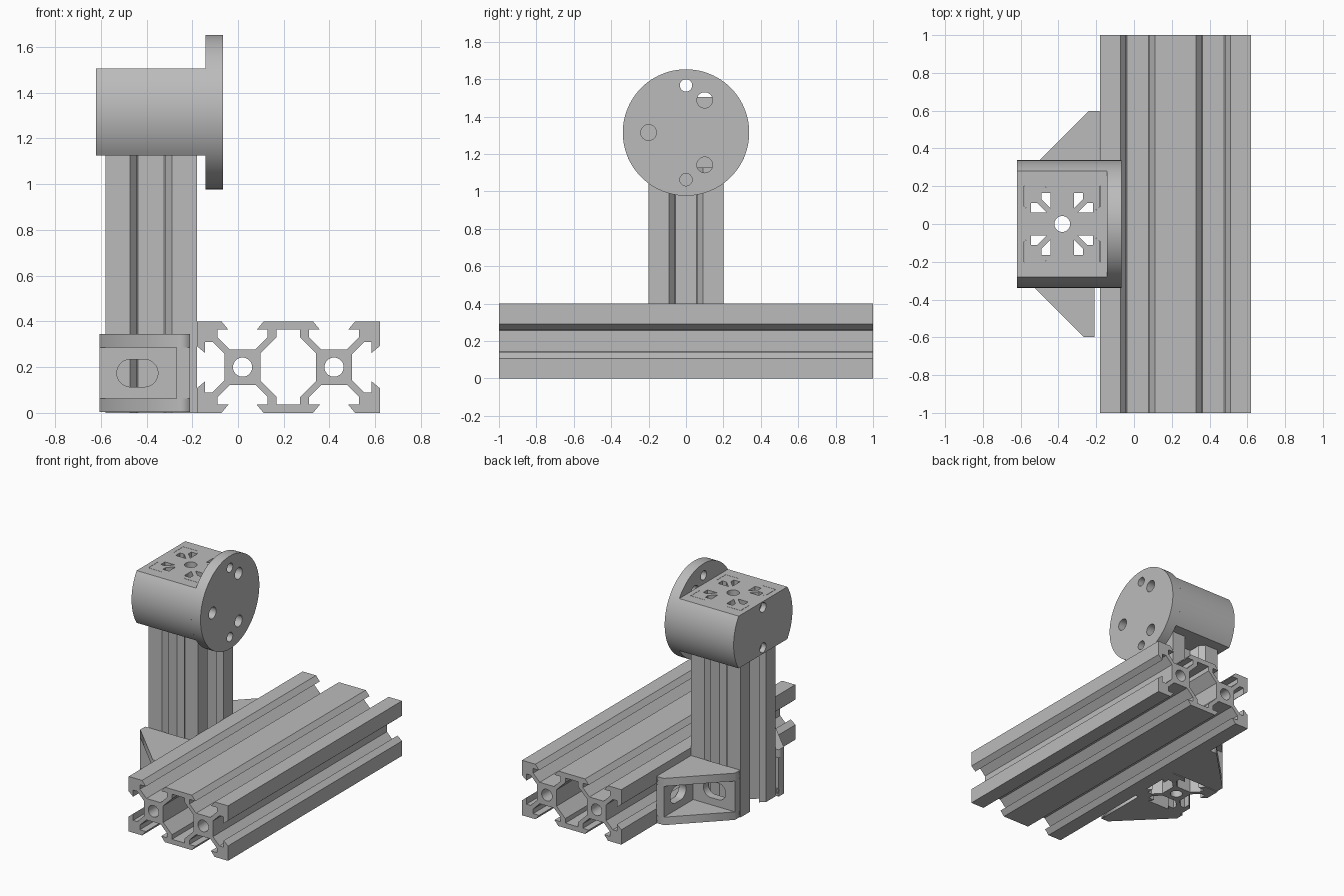
import bpy, bmesh
from math import sin, cos, pi, radians, sqrt, asin
from mathutils import Matrix, Vector

cube = bpy.data.objects.get("Cube")
if cube:
    bpy.data.objects.remove(cube, do_unlink=True)

grey = bpy.data.materials.new("plain grey")
grey.use_nodes = True
grey.diffuse_color = (0.5, 0.5, 0.5, 1)
grey.node_tree.nodes["Principled BSDF"].inputs["Base Color"].default_value = (0.5, 0.5, 0.5, 1)


def circle(cx, cy, r, n=32):
    return [(cx + r * cos(2 * pi * i / n), cy + r * sin(2 * pi * i / n)) for i in range(n)]


def frame(origin, ax, ay, az):
    """Matrix that sends local x, y, z to the given directions."""
    m = Matrix((ax, ay, az)).transposed().to_4x4()
    m.translation = Vector(origin)
    return m


def prism(name, loops, depth, matrix):
    """Extrude an outline with holes from 0 to depth along local z."""
    curve = bpy.data.curves.new(name, 'CURVE')
    curve.dimensions = '2D'
    curve.fill_mode = 'BOTH'
    curve.extrude = depth / 2
    for loop in loops:
        spline = curve.splines.new('POLY')
        spline.points.add(len(loop) - 1)
        for p, (x, y) in zip(spline.points, loop):
            p.co = (x, y, 0, 1)
        spline.use_cyclic_u = True
    temp = bpy.data.objects.new(name + "_curve", curve)
    bpy.context.collection.objects.link(temp)
    bpy.context.view_layer.update()
    mesh = bpy.data.meshes.new_from_object(temp.evaluated_get(bpy.context.evaluated_depsgraph_get()))
    bpy.data.objects.remove(temp, do_unlink=True)
    bm = bmesh.new()
    bm.from_mesh(mesh)
    bm.transform(matrix @ Matrix.Translation((0, 0, depth / 2)))
    bmesh.ops.remove_doubles(bm, verts=bm.verts, dist=0.0002)
    bmesh.ops.recalc_face_normals(bm, faces=bm.faces)
    bm.to_mesh(mesh)
    bm.free()
    mesh.name = name
    mesh.materials.clear()
    mesh.materials.append(grey)
    obj = bpy.data.objects.new(name, mesh)
    bpy.context.collection.objects.link(obj)
    return obj


def activate(obj):
    bpy.ops.object.select_all(action='DESELECT')
    obj.select_set(True)
    bpy.context.view_layer.objects.active = obj


def smooth(obj):
    activate(obj)
    bpy.ops.object.shade_smooth_by_angle(angle=radians(30))


def cut(obj, cutter):
    cutter.hide_render = True
    mod = obj.modifiers.new("cut", 'BOOLEAN')
    mod.operation = 'DIFFERENCE'
    mod.solver = 'EXACT'
    mod.object = cutter
    activate(obj)
    bpy.ops.object.modifier_apply(modifier=mod.name)
    bpy.data.objects.remove(cutter, do_unlink=True)


# Half of one V-shaped T-slot, measured from the centre of a square unit
HALF_SLOT = [(-.092, .2), (-.062, .164), (-.11, .164), (-.11, .131), (-.057, .078)]
SLOT = HALF_SLOT + [(-x, y) for x, y in reversed(HALF_SLOT)]
CORE, BORE = .078, .042


def slot_at(cx, turn):
    c, s = round(cos(turn)), round(sin(turn))
    return [(cx + c * x + s * y, c * y - s * x) for x, y in SLOT]


def rail_outline(centres):
    """Clockwise outline of a rail made of square units in a row."""
    lo, hi = centres[0], centres[-1]
    pts = [(lo - .2, .2)]
    for c in centres:
        pts += slot_at(c, 0)
    pts += [(hi + .2, .2)] + slot_at(hi, pi / 2) + [(hi + .2, -.2)]
    for c in reversed(centres):
        pts += slot_at(c, pi)
    return pts + [(lo - .2, -.2)] + slot_at(lo, -pi / 2)


X, Y, Z = (1, 0, 0), (0, 1, 0), (0, 0, 1)
POST_X, HEAD_Z, HEAD_R, FLAT = -.38, 1.315, .338, .19

# Double rail lying along y
units = [-.2, .2]
quarter = [(.051, .164), (.051, .131), (.122, .06)]
right = quarter + [(x, -y) for x, y in reversed(quarter)]
hollow = right + [(-x, y) for x, y in reversed(right)]
smooth(prism("base_rail", [rail_outline(units), hollow] + [circle(u, 0, BORE) for u in units],
             2, frame((.22, 1, .2), X, Z, (0, -1, 0))))

# Upright single rail
smooth(prism("upright_rail", [rail_outline([0]), circle(0, 0, BORE)], HEAD_Z + FLAT,
             frame((POST_X, 0, 0), X, Y, Z)))

# Motor-style head: round body with flat top and bottom, clamped round the upright
a = asin(FLAT / HEAD_R)
arc = [(HEAD_R * cos(-a + 2 * a * i / 20), HEAD_R * sin(-a + 2 * a * i / 20)) for i in range(21)]
body = arc + [(-x, -y) for x, y in arc]
head = prism("head_body", [body], .48, frame((-.62, 0, HEAD_Z), Y, Z, X))
square = [(-.202, -.202), (.202, -.202), (.202, .202), (-.202, .202)]
cut(head, prism("socket_cutter", [square], .6, frame((POST_X, 0, 1), X, Y, Z)))
for side in (-1, 1):
    cut(head, prism("screw_cutter", [circle(0, side * .147, .035, 24)], .1,
                    frame((-.68, 0, HEAD_Z), Y, Z, X)))
smooth(head)

# Keys of the head that fill the slot mouths of the upright
key = [(-.094, .203), (-.062, .164), (-.062, CORE), (.062, CORE), (.062, .164), (.094, .203)]
for i in range(4):
    prism("slot_key_%d" % (i + 1), [key], 2 * FLAT,
          Matrix.Translation((POST_X, 0, HEAD_Z - FLAT)) @ Matrix.Rotation(i * pi / 2, 4, 'Z'))

# Round flange with two small and three larger holes
holes = [circle(0, s * .252, .033) for s in (-1, 1)]
holes += [circle(.2 * cos(t), .2 * sin(t), .042) for t in (pi / 3, pi, -pi / 3)]
smooth(prism("head_flange", [circle(0, 0, HEAD_R, 96)] + holes, .077,
             frame((-.142, 0, HEAD_Z), Y, Z, X)))

# Corner brackets between the upright and the base rail
LEG, WALL, TALL = .395, .058, .34
gusset = [(0, 0), (LEG, 0), (LEG, WALL), (WALL, LEG), (0, LEG)]
plate = [(0, 0), (LEG, 0), (LEG, TALL), (0, TALL)]
oblong = [(.23 + (.03 if cos(t) > 0 else -.03) + .06 * cos(t), TALL / 2 + .06 * sin(t))
          for t in [2 * pi * (i + .5) / 32 for i in range(32)]]
for label, x, side in (("back", -.182, 1), ("front", -.21, -1)):
    out, along = (-1, 0, 0), (0, side, 0)
    corner = (x, side * .202, .004)
    for level, z in (("lower", .004), ("upper", .004 + TALL - WALL)):
        prism("%s_bracket_%s_gusset" % (label, level), [gusset], WALL,
              frame((x, side * .202, z), out, along, Z))
    smooth(prism(label + "_bracket_post_leg", [plate, oblong], WALL, frame(corner, out, Z, along)))
    smooth(prism(label + "_bracket_rail_leg", [plate, oblong], WALL, frame(corner, along, Z, out)))
